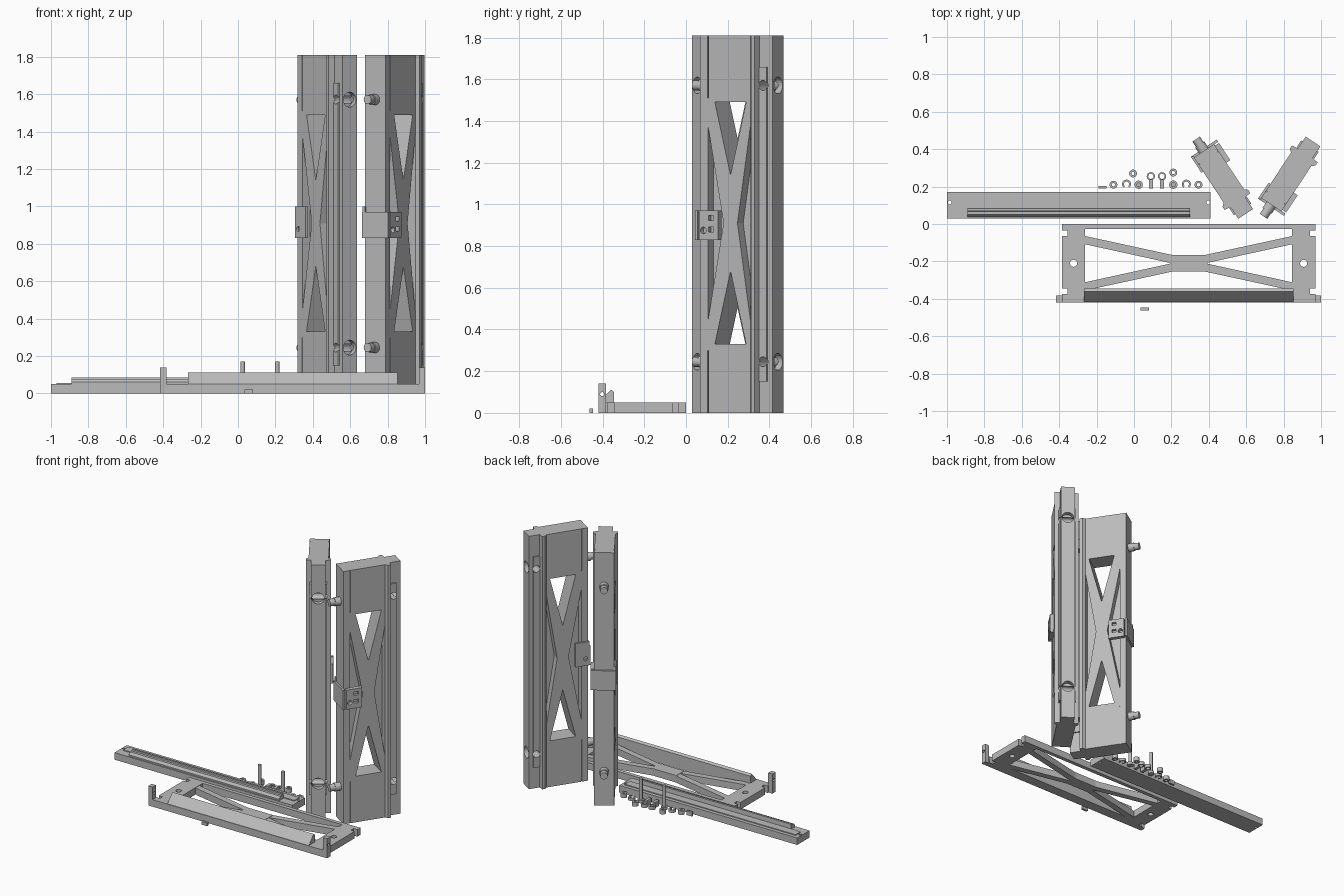
import bpy, bmesh, math
from mathutils import Matrix, Vector

if "Cube" in bpy.data.objects:
    bpy.data.objects.remove(bpy.data.objects["Cube"], do_unlink=True)

grey = bpy.data.materials.new("plain grey")
grey.use_nodes = True
GREY = (0.5, 0.5, 0.5, 1)
grey.diffuse_color = GREY
grey.node_tree.nodes["Principled BSDF"].inputs["Base Color"].default_value = GREY


def finish(name, bm):
    bmesh.ops.recalc_face_normals(bm, faces=bm.faces)
    mesh = bpy.data.meshes.new(name)
    bm.to_mesh(mesh)
    bm.free()
    mesh.materials.append(grey)
    ob = bpy.data.objects.new(name, mesh)
    bpy.context.collection.objects.link(ob)
    return ob


def prism(name, pts, lo, hi, axis="z"):
    """Extrude a flat outline along an axis."""
    place = {"x": lambda p, t: (t, p[0], p[1]),
             "y": lambda p, t: (p[0], t, p[1]),
             "z": lambda p, t: (p[0], p[1], t)}[axis]
    bm = bmesh.new()
    face = bm.faces.new([bm.verts.new(place(p, lo)) for p in pts])
    move = Vector(place((0, 0), hi - lo))
    new = bmesh.ops.extrude_face_region(bm, geom=[face])["geom"]
    bmesh.ops.translate(bm, vec=move, verts=[v for v in new if isinstance(v, bmesh.types.BMVert)])
    return finish(name, bm)


def box(name, x0, x1, y0, y1, z0, z1):
    return prism(name, [(x0, y0), (x1, y0), (x1, y1), (x0, y1)], z0, z1)


def rod(name, a, b, r, lo, hi, axis="z", n=24):
    """Cylinder whose centre is (a, b) in the plane across the axis."""
    turn = [2 * math.pi * i / n for i in range(n)]
    return prism(name, [(a + r * math.cos(t), b + r * math.sin(t)) for t in turn], lo, hi, axis)


def ring(name, x, y, r, hole, height, gap=0):
    """Washer, or a C clip when a gap is given."""
    n = 24
    ts = [math.radians(-90 + gap / 2 + (360 - gap) * i / n) for i in range(n + 1)]
    bm = bmesh.new()
    rows = [[bm.verts.new((x + q * math.cos(t), y + q * math.sin(t), z))
             for q, z in ((r, 0), (r, height), (hole, height), (hole, 0))] for t in ts]
    for a, b in zip(rows, rows[1:]):
        for i in range(4):
            bm.faces.new((a[i], b[i], b[(i + 1) % 4], a[(i + 1) % 4]))
    if gap:
        bm.faces.new(rows[0])
        bm.faces.new(rows[-1])
    else:
        bmesh.ops.remove_doubles(bm, verts=bm.verts, dist=0.00001)
    return finish(name, bm)


def cut(ob, cutters):
    for c in cutters:
        c.hide_render = True
        mod = ob.modifiers.new("cut", "BOOLEAN")
        mod.operation, mod.solver, mod.object = "DIFFERENCE", "EXACT", c
    bpy.context.view_layer.update()
    done = bpy.data.meshes.new_from_object(ob.evaluated_get(bpy.context.evaluated_depsgraph_get()))
    ob.modifiers.clear()
    ob.data = done
    for c in cutters:
        bpy.data.objects.remove(c, do_unlink=True)
    return ob


# Upright panel, built along x with its thickness along y
H = 1.81
MID = 0.91
side = [(0.07, 0.065), (0.36, 0.065), (0.375, 0.082), (0.395, 0.082), (0.40, 0.047), (0.475, 0.047)]
panel = prism("panel", side + [(x, -y) for x, y in reversed(side)], 0, H)
cutters = []
for s in (1, -1):
    # open triangles above and below the crossing, blind ones beside it
    cutters.append(prism("window", [(0.155, MID + s * 0.58), (0.335, MID + s * 0.58),
                                    (0.245, MID + s * 0.23)], -0.2, 0.2, "y"))
    y0, y1 = sorted((s * 0.015, s * 0.2))
    cutters.append(prism("pocket", [(0.115, MID + 0.47), (0.115, MID - 0.47), (0.205, MID)], y0, y1, "y"))
    cutters.append(prism("pocket", [(0.36, MID + 0.47), (0.36, MID - 0.47), (0.285, MID)], y0, y1, "y"))
    y0, y1 = sorted((s * 0.058, s * 0.08))
    for z0, z1 in ((-0.1, 0.3), (1.51, 1.9)):
        cutters.append(box("groove", 0.113, 0.118, y0, y1, z0, z1))
    z = MID - 0.002 + s * 0.663
    cutters.append(rod("end_hole", 0, z, 0.04, 0.44, 0.6, "x"))
    cutters.append(rod("cross_hole", 0.425, z, 0.024, -0.1, 0.1, "y"))
cut(panel, cutters)

upright = [panel]
for s in (1, -1):
    y0, y1 = sorted((s * 0.046, s * 0.056))
    strip = box("edge_strip", 0.402, 0.445, y0, y1, 0.15, 1.66)
    upright.append(cut(strip, [rod("hole", 0.425, z, 0.024, -0.1, 0.1, "y") for z in (0.245, 1.571)]))
for z in (0.245, 1.571):
    upright.append(rod("peg_collar", 0, z, 0.029, 0.03, 0.08, "x"))
    upright.append(rod("peg", 0, z, 0.024, -0.005, 0.04, "x"))

# Latch bracket clasping the panel edge
latch = box("latch_bracket", 0.08, 0.19, -0.09, -0.06, 0.83, 0.97)
holes = [rod("hole", 0.105, 0.875, 0.016, -0.1, -0.05, "y")]
for z in (0.88, 0.935):
    holes.append(box("slot", 0.135, 0.165, -0.1, -0.07, z - 0.012, z + 0.012))
upright.append(cut(latch, holes))
upright.append(cut(box("latch_back", 0.062, 0.16, 0.06, 0.076, 0.83, 1.0),
                   [rod("hole", 0.09, 0.88, 0.014, 0.05, 0.1, "y")]))
upright.append(box("latch_web", 0.058, 0.072, -0.09, 0.076, 0.83, 0.97))

# Stand one panel in place and mirror a second one beside it
stand = Matrix.Translation((0.695, 0.045, 0)) @ Matrix.Rotation(math.radians(56.5), 4, "Z")
mirror = Matrix.Translation((-0.36, 0.495, 0)) @ Matrix.Diagonal((1, -1, 1, 1))
for ob in upright:
    ob.data.transform(stand)
    twin = ob.copy()
    twin.data = ob.data.copy()
    twin.data.transform(mirror)
    twin.data.flip_normals()
    twin.name = "right_" + ob.name
    ob.name = "left_" + ob.name
    bpy.context.collection.objects.link(twin)

# Lying frame with crossed braces
CX, CY, T = 0.292, -0.21, 0.05
for s, name in ((-1, "right"), (1, "left")):
    x0, x1 = sorted((CX + s * 0.553, CX + s * 0.678))
    plate = box(name + "_end_plate", x0, x1, -0.42, 0, 0, T)
    edge = CX + s * 0.678
    cut(plate, [rod("hole", CX + s * 0.615, CY, 0.019, -0.1, 0.1)] +
        [box("notch", edge - 0.03, edge + 0.03, y, y + 0.03, -0.1, 0.1) for y in (-0.375, -0.065)])
    for t, level in ((-1, "front"), (1, "back")):
        far = CY + t * 0.125
        prism(f"{name}_{level}_brace", [(CX + s * 0.09, CY), (CX + s * 0.09, CY + t * 0.045),
                                        (CX + s * 0.56, far + t * 0.022), (CX + s * 0.56, far - t * 0.022)],
              0, T - 0.002)
    # upright post at the front corner
    x0, x1 = sorted((CX + s * 0.675, CX + s * 0.708))
    post = box(name + "_corner_post", x0, x1, -0.42, -0.383, 0, 0.14)
    cut(post, [rod("hole", -0.402, 0.09, 0.01, -2, 2, "x")])
box("frame_hub", CX - 0.1, CX + 0.1, CY - 0.045, CY + 0.045, 0, T)
box("frame_back_bar", CX - 0.56, CX + 0.56, -0.028, 0, 0, T)
box("frame_front_bar", CX - 0.56, CX + 0.56, -0.42, -0.345, 0, T)
prism("sloped_lip", [(-0.418, 0.048), (-0.36, 0.112), (-0.345, 0.1), (-0.345, 0.048)],
      CX - 0.56, CX + 0.56, "x")

# Long rail behind the frame
rail = box("rail_base", -1, 0.41, 0.03, 0.17, 0, 0.05)
cut(rail, [rod("hole", x, 0.115, 0.01, -0.1, 0.1) for x in (-0.985, 0.397)])
box("rail_raised_pad", -0.97, 0.385, 0.088, 0.145, 0.04, 0.056)
prism("rail_ridge", [(0.038, 0.045), (0.038, 0.06), (0.05, 0.077), (0.068, 0.077),
                     (0.07, 0.086), (0.084, 0.086), (0.087, 0.045)], -0.89, 0.30, "x")

# Loose hardware
for x, y in ((-0.11, 0.21), (0.345, 0.21), (-0.005, 0.27), (0.21, 0.275)):
    ring("washer", x, y, 0.021, 0.009, 0.03)
for x in (-0.04, 0.28):
    ring("c_clip", x, 0.213, 0.024, 0.014, 0.02, 80)
for x in (0.025, 0.21):
    rod("pin_head", x, 0.21, 0.022, 0, 0.02)
    rod("pin_shaft", x, 0.21, 0.012, 0.015, 0.17)
for x in (0.09, 0.15):
    ring("eye_ring", x, 0.255, 0.022, 0.014, 0.025)
    box("eye_stem", x - 0.011, x + 0.011, 0.19, 0.237, 0, 0.04)
box("small_bar", -0.19, -0.148, 0.19, 0.204, 0, 0.03)
box("front_chip", 0.035, 0.08, -0.463, -0.447, 0, 0.022)

# Keep edges crisp while smoothing the round parts
bpy.ops.object.select_all(action="DESELECT")
for ob in bpy.context.collection.objects:
    if ob.type == "MESH" and any(k in ob.name for k in ("peg", "pin", "ring", "washer", "clip")):
        ob.select_set(True)
        bpy.context.view_layer.objects.active = ob
bpy.ops.object.shade_smooth_by_angle(angle=math.radians(30))
